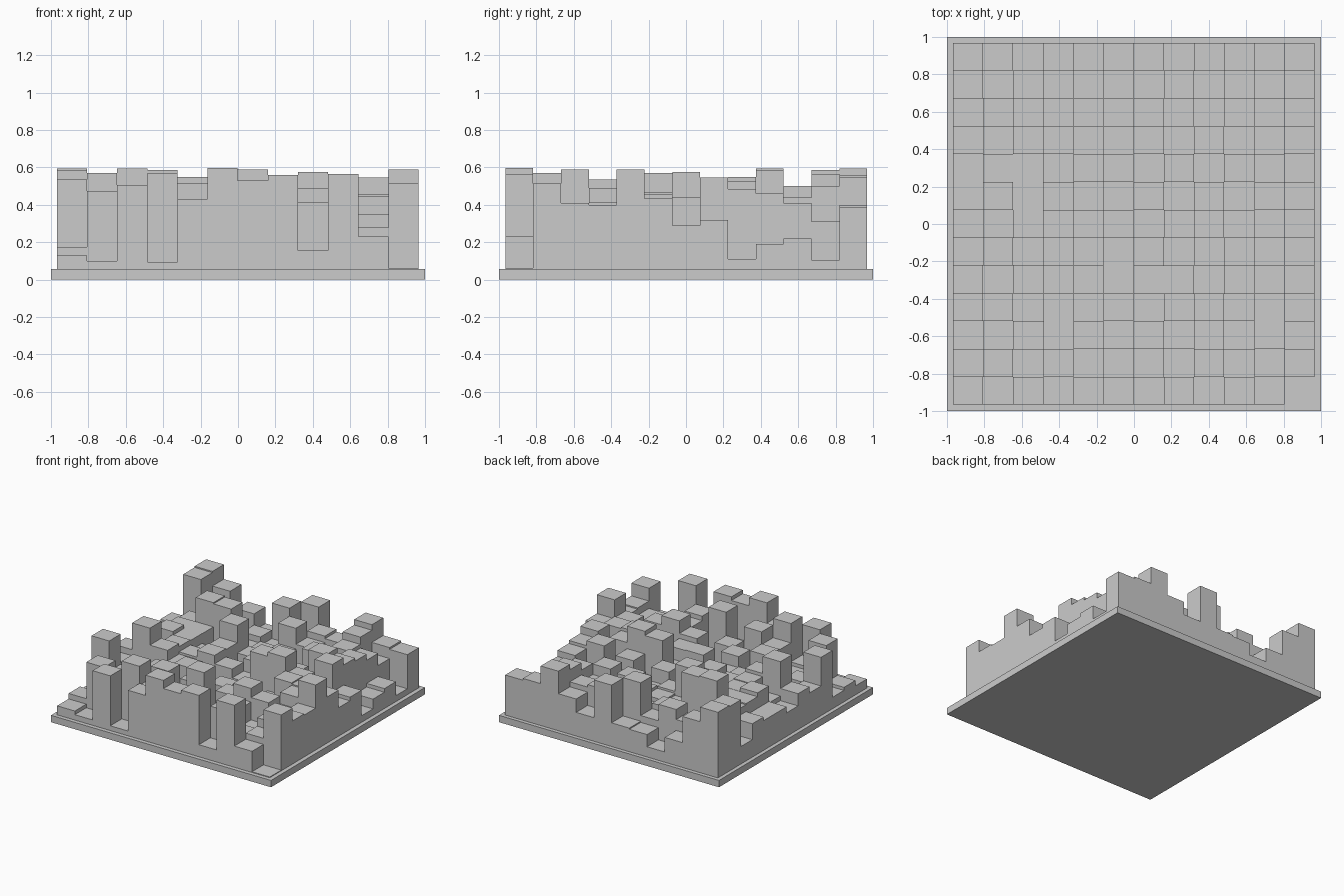
import bpy, bmesh, random
from mathutils import Matrix

if "Cube" in bpy.data.objects:
    bpy.data.objects.remove(bpy.data.objects["Cube"])

random.seed(4)
X0, Y0, NX, NY = -0.968, -0.966, 12, 13
PX, PY = 0.1611, 0.1488
BASE = 0.056


def add_box(bm, x0, x1, y0, y1, z0, z1):
    m = (Matrix.Translation(((x0 + x1) / 2, (y0 + y1) / 2, (z0 + z1) / 2))
         @ Matrix.Diagonal((x1 - x0, y1 - y0, z1 - z0, 1)))
    bmesh.ops.create_cube(bm, size=1, matrix=m)


def finish(bm, name):
    mesh = bpy.data.meshes.new(name)
    bm.to_mesh(mesh)
    bm.free()
    bpy.context.collection.objects.link(bpy.data.objects.new(name, mesh))


# Base plate
bm = bmesh.new()
add_box(bm, -1, 1, -1, 1, 0, BASE)
finish(bm, "base_plate")

# Top heights along the four edges of the block field
front = [.13, .10, .505, .095, .43, .597, .53, .56, .155, .565, .23, .062]
back = [.595, .475, .26, .14, .24, .25, .56, .25, .36, .545, .40, .385]
right = [.062, .515, .41, .40, .59, .435, .29, .32, .11, .19, .22, .105, .385]
left = [.13, .175, .15, .535, .30, .35, .25, .30, .30, .33, .20, .585, .595]

# Distinct inner towers: (column, row) -> top height
towers = {(1, 1): .475, (3, 1): .57, (8, 1): .415, (10, 1): .28,
          (10, 2): .35, (4, 2): .515, (6, 2): .59, (10, 3): .35,
          (9, 3): .415, (8, 3): .49, (1, 5): .57, (10, 5): .455,
          (9, 5): .465, (7, 6): .54, (8, 6): .575, (10, 7): .545,
          (10, 8): .485, (9, 8): .525, (4, 8): .55, (10, 9): .46,
          (2, 9): .595, (3, 9): .585, (10, 10): .41, (9, 10): .44,
          (6, 10): .50, (10, 11): .31, (9, 11): .50, (5, 11): .565}


def height(i, j):
    if j == 0:
        return front[i]
    if j == NY - 1:
        return back[i]
    if i == 0:
        return left[j]
    if i == NX - 1:
        return right[j]
    h = random.uniform(.18, .45)
    return towers.get((i, j), h)


# Field of square blocks
bm = bmesh.new()
for i in range(NX):
    for j in range(NY):
        x, y = X0 + i * PX, Y0 + j * PY
        add_box(bm, x, x + PX, y, y + PY, BASE, height(i, j))
finish(bm, "block_field")
